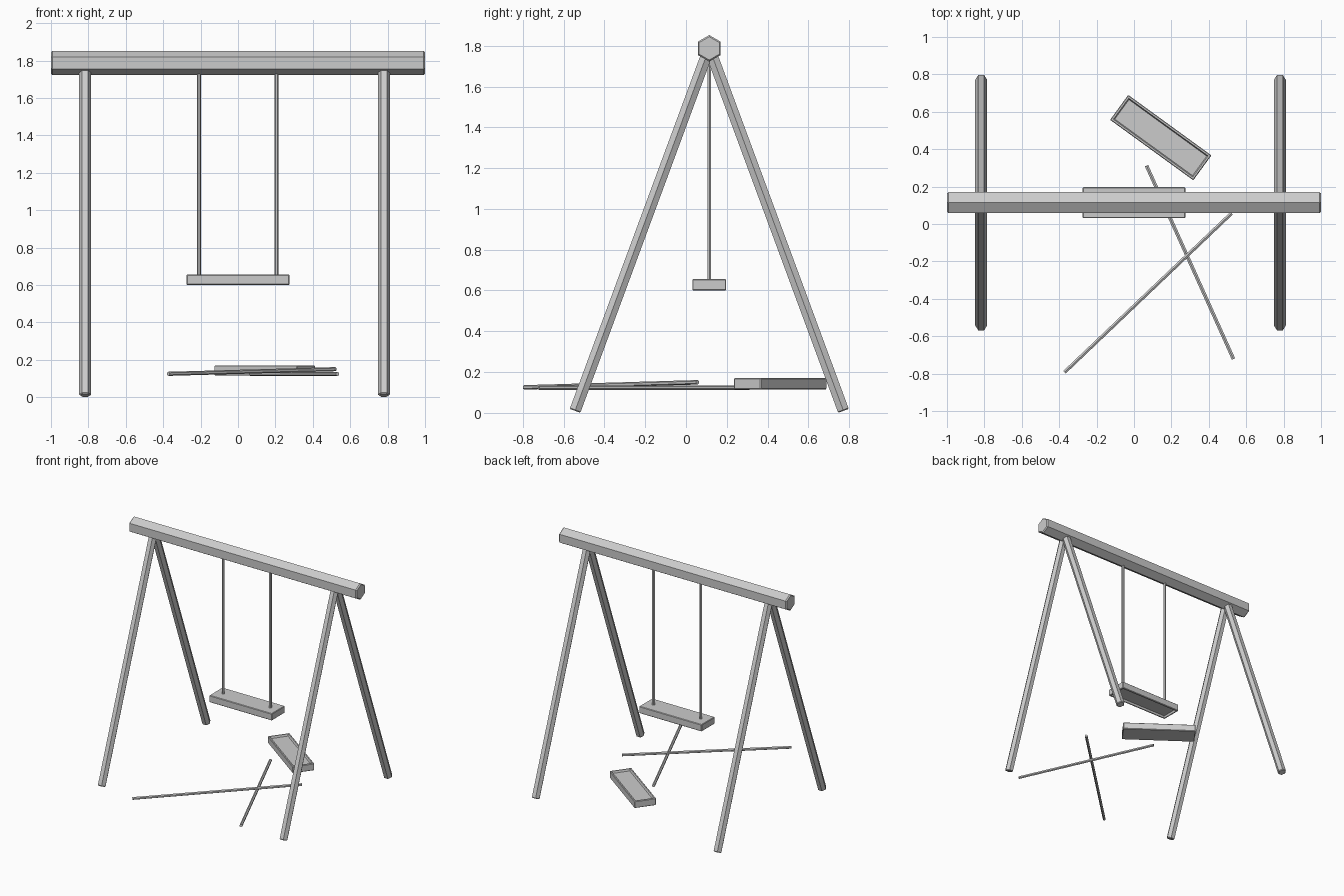
import bpy, bmesh, math
from mathutils import Vector, Matrix

if "Cube" in bpy.data.objects:
    bpy.data.objects.remove(bpy.data.objects["Cube"])

YC = 0.114          # y of the beam axis
BEAM_Z = 1.787


def finish(name, bm):
    bmesh.ops.recalc_face_normals(bm, faces=bm.faces)
    mesh = bpy.data.meshes.new(name)
    bm.to_mesh(mesh)
    bm.free()
    ob = bpy.data.objects.new(name, mesh)
    bpy.context.collection.objects.link(ob)
    return ob


def bar(name, p, q, radius, ref, chamfer=0.0, sides=6):
    """Straight prism from p to q, first corner towards ref, ends chamfered."""
    p, q = Vector(p), Vector(q)
    axis = (q - p).normalized()
    u = (Vector(ref) - axis * axis.dot(Vector(ref))).normalized()
    v = axis.cross(u)
    length = (q - p).length
    stations = [(0, radius), (length, radius)]
    if chamfer:
        stations = [(0, radius - chamfer), (chamfer, radius),
                    (length - chamfer, radius), (length, radius - chamfer)]
    bm = bmesh.new()
    rings = []
    for t, r in stations:
        angles = [2 * math.pi * i / sides for i in range(sides)]
        rings.append([bm.verts.new(p + axis * t + u * r * math.cos(a) + v * r * math.sin(a))
                      for a in angles])
    for a, b in zip(rings, rings[1:]):
        for i in range(sides):
            j = (i + 1) % sides
            bm.faces.new((a[i], a[j], b[j], b[i]))
    bm.faces.new(rings[0])
    bm.faces.new(rings[-1])
    return finish(name, bm)


def seat(name, centre, angle=0.0, flipped=False):
    """Board with a shallow recess in its underside."""
    bm = bmesh.new()
    bmesh.ops.create_cube(bm, size=1, matrix=Matrix.Diagonal((0.55, 0.165, 0.055, 1)))
    bmesh.ops.bevel(bm, geom=bm.edges[:], offset=0.004, segments=1, affect='EDGES')
    bm.normal_update()
    under = [min(bm.faces, key=lambda f: f.calc_center_median().z)]
    bmesh.ops.inset_region(bm, faces=under, thickness=0.012)
    bmesh.ops.inset_region(bm, faces=under, thickness=0.008, depth=-0.015)
    ob = finish(name, bm)
    ob.location = centre
    ob.rotation_euler = (math.pi if flipped else 0, 0, angle)
    return ob


# Top beam
bar("top_beam", (-1, YC, BEAM_Z), (1, YC, BEAM_Z), 0.065, (0, 0, 1), 0.008)

# A-frame legs
for side, x in (("left", -0.817), ("right", 0.78)):
    for end, s in (("front", -1), ("back", 1)):
        bar(f"{end}_{side}_leg", (x, YC + s * 0.658, 0.01),
            (x, YC + s * 0.012, BEAM_Z - 0.03), 0.032, (1, 0, 0), 0.005)

# Hanging swing
seat("hanging_seat", (0, YC, 0.628))
for side, x in (("left", -0.209), ("right", 0.205)):
    bar(f"hanging_{side}_rope", (x, YC, 0.64), (x, YC, BEAM_Z - 0.02), 0.011, (1, 0, 0))

# Fallen swing, upside down, with its two loose ropes
seat("fallen_seat", (0.143, 0.462, 0.143), math.radians(-36), True)
bar("loose_rope_a", (0.067, 0.312, 0.124), (0.532, -0.722, 0.124), 0.011, (0, 0, 1))
bar("loose_rope_b", (0.521, 0.057, 0.150), (-0.372, -0.793, 0.125), 0.011, (0, 0, 1))
